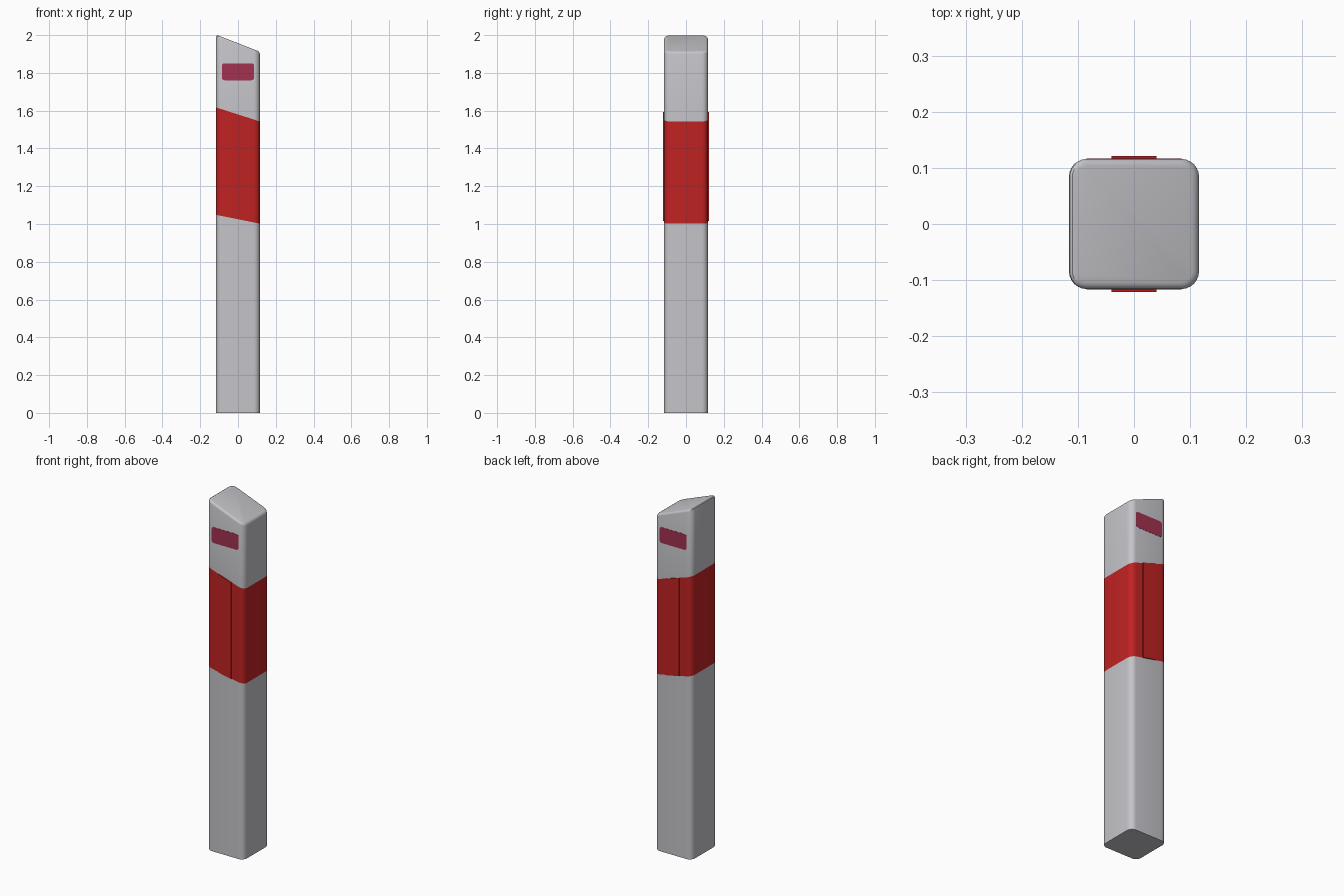
import bpy, bmesh, math

if "Cube" in bpy.data.objects:
    bpy.data.objects.remove(bpy.data.objects["Cube"])

HALF, RADIUS = 0.116, 0.032


def material(name, rgb):
    m = bpy.data.materials.new(name)
    m.diffuse_color = (*rgb, 1)
    m.use_nodes = True
    m.node_tree.nodes["Principled BSDF"].inputs["Base Color"].default_value = m.diffuse_color
    return m


grey = material("light grey", (0.56, 0.56, 0.59))
red = material("band red", (0.53, 0.016, 0.016))
crimson = material("label crimson", (0.36, 0.032, 0.08))


def rounded_rect(hx, hy, r, steps=6):
    pts = []
    for q, (sx, sy) in enumerate([(1, 1), (-1, 1), (-1, -1), (1, -1)]):
        for i in range(steps + 1):
            a = math.pi / 2 * (q + i / steps)
            pts.append((sx * (hx - r) + r * math.cos(a), sy * (hy - r) + r * math.sin(a)))
    return pts


def loft(name, rings, mats, face_mats):
    """Skin a list of point rings, capping both ends."""
    bm = bmesh.new()
    loops = [[bm.verts.new(p) for p in ring] for ring in rings]
    n = len(loops[0])
    for k, (a, b) in enumerate(zip(loops, loops[1:])):
        for i in range(n):
            j = (i + 1) % n
            bm.faces.new((a[i], a[j], b[j], b[i])).material_index = face_mats[k]
    bm.faces.new(loops[0][::-1]).material_index = face_mats[0]
    bm.faces.new(loops[-1]).material_index = face_mats[-1]
    bmesh.ops.recalc_face_normals(bm, faces=bm.faces)
    me = bpy.data.meshes.new(name)
    bm.to_mesh(me)
    bm.free()
    for m in mats:
        me.materials.append(m)
    ob = bpy.data.objects.new(name, me)
    bpy.context.collection.objects.link(ob)
    bpy.ops.object.select_all(action='DESELECT')
    ob.select_set(True)
    bpy.context.view_layer.objects.active = ob
    bpy.ops.object.shade_smooth_by_angle(angle=math.radians(35))
    return ob


# sloping cuts through the post
def band_low(x): return 1.025 - 0.20 * x
def band_high(x): return 1.58 - 0.32 * x
def cap(x): return 1.957 - 0.39 * x


def section(height, inset=0.0):
    h = HALF - inset
    return [(x, y, height(x)) for x, y in rounded_rect(h, h, RADIUS - inset)]


# post with red band and softened sloping top
rings = [section(lambda x: 0.0), section(band_low), section(band_high),
         section(lambda x: cap(x) - 0.012)]
face_mats = [0, 1, 0]
for i in (1, 2, 3):
    a = math.pi / 2 * i / 3
    rings.append(section(lambda x: cap(x) - 0.012 * (1 - math.sin(a)), 0.012 * (1 - math.cos(a))))
    face_mats.append(0)
loft("post", rings, [grey, red], face_mats)

for side, s in (("front", -1), ("back", 1)):
    # raised strip over the red band
    w = 0.04
    outline = [(-w, band_low(-w)), (w, band_low(w)), (w, band_high(w)), (-w, band_high(-w))]
    loft(side + "_band_strip", [[(x, s * y, z) for x, z in outline] for y in (HALF - 0.003, HALF + 0.005)],
         [red], [0])
    # rounded label plate
    loft(side + "_label", [[(x, s * y, z + 1.806) for x, z in rounded_rect(0.085, 0.045, 0.014)]
                           for y in (HALF - 0.002, HALF + 0.001)], [crimson], [0])
